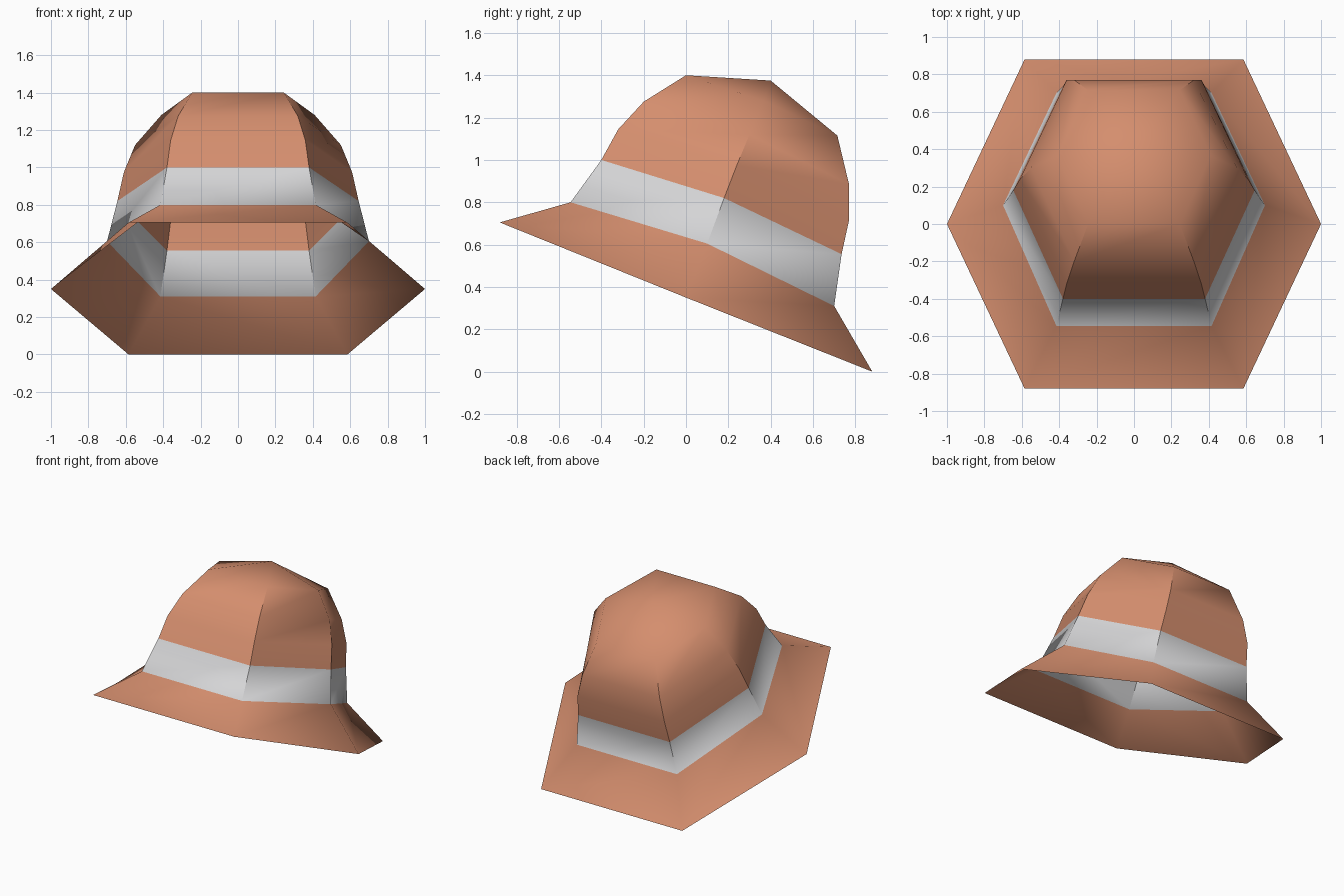
import bpy, bmesh, math

if "Cube" in bpy.data.objects:
    bpy.data.objects.remove(bpy.data.objects["Cube"])


def material(name, rgb):
    m = bpy.data.materials.new(name)
    m.diffuse_color = (*rgb, 1.0)
    m.use_nodes = True
    m.node_tree.nodes["Principled BSDF"].inputs["Base Color"].default_value = m.diffuse_color
    return m


# Six-sided rings of the tilted hat, brim edge first:
# half width of front/back edge, front (y, z), side (x, y, z), back (y, z)
RINGS = [
    (0.585, (-0.88, 0.705), (1.00, 0.00, 0.35), (0.88, 0.00)),    # brim edge
    (0.415, (-0.545, 0.80), (0.70, 0.10, 0.605), (0.70, 0.31)),   # band bottom
    (0.38, (-0.40, 1.00), (0.645, 0.18, 0.82), (0.735, 0.555)),   # band top
    (0.36, (-0.32, 1.145), (0.61, 0.24, 0.975), (0.77, 0.715)),   # crown
    (0.32, (-0.20, 1.275), (0.55, 0.30, 1.12), (0.77, 0.885)),
    (0.245, (0.00, 1.40), (0.41, 0.366, 1.28), (0.715, 1.115)),
]
APEX = (0.0, 0.40, 1.375)

bm = bmesh.new()


def ring(w, front, side, back):
    right = [(w, *front), side, (w, *back)]
    left = [(-x, y, z) for x, y, z in reversed(right)]
    return [bm.verts.new(p) for p in right + left]


# Open shell: brim, ribbon band and crown
loops = [ring(*r) for r in RINGS]
for level, (lo, hi) in enumerate(zip(loops, loops[1:])):
    for i in range(6):
        j = (i + 1) % 6
        f = bm.faces.new((lo[i], lo[j], hi[j], hi[i]))
        f.material_index = 1 if level == 1 else 0

# Shallow peaked top
apex = bm.verts.new(APEX)
for i in range(6):
    bm.faces.new((loops[-1][i], loops[-1][(i + 1) % 6], apex))

mesh = bpy.data.meshes.new("hat")
bm.to_mesh(mesh)
bm.free()
mesh.materials.append(material("copper felt", (0.66, 0.27, 0.155)))
mesh.materials.append(material("light grey ribbon", (0.66, 0.66, 0.67)))

hat = bpy.data.objects.new("hat", mesh)
bpy.context.collection.objects.link(hat)
bpy.context.view_layer.objects.active = hat
hat.select_set(True)
bpy.ops.object.shade_smooth_by_angle(angle=math.radians(45))
